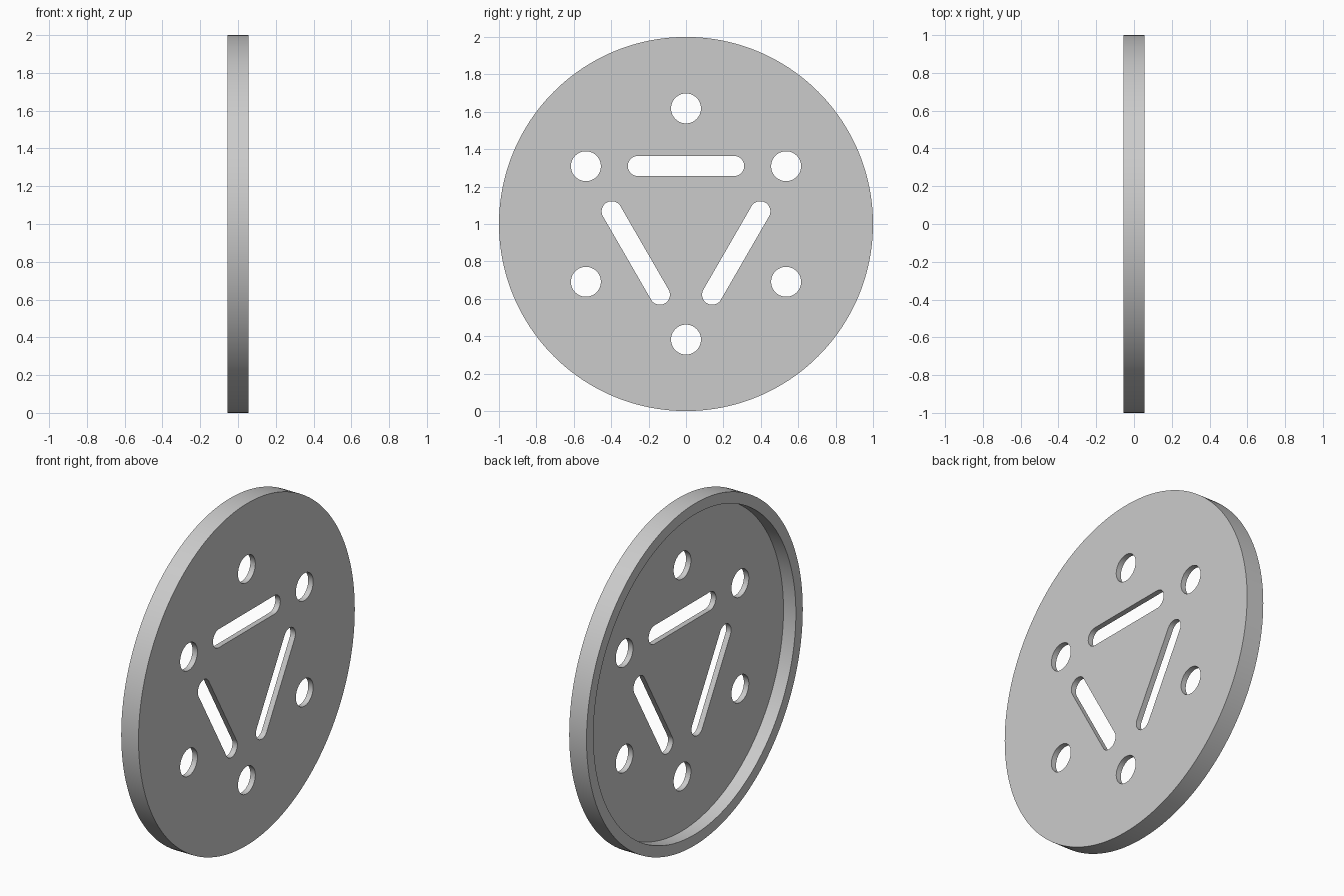
import bpy
import bmesh
from math import sin, cos, pi, radians
from mathutils import Matrix, Vector

cube = bpy.data.objects.get("Cube")
if cube:
    bpy.data.objects.remove(cube, do_unlink=True)

HALF = 0.056       # half thickness of the whole disc
FLOOR = 0.024      # x of the recessed floor
CENTRE = Vector((0, 0, 1))

grey = bpy.data.materials.new("plain grey")
grey.use_nodes = True
colour = (0.6, 0.6, 0.6, 1)
grey.diffuse_color = colour
grey.node_tree.nodes["Principled BSDF"].inputs["Base Color"].default_value = colour


def prism(name, outline, x0, x1):
    """Extrude a closed (y, z) outline along x, around the disc centre."""
    bm = bmesh.new()
    face = bm.faces.new([bm.verts.new(CENTRE + Vector((x0, y, z))) for y, z in outline])
    moved = bmesh.ops.extrude_face_region(bm, geom=[face])["geom"]
    bmesh.ops.translate(bm, vec=(x1 - x0, 0, 0),
                        verts=[v for v in moved if isinstance(v, bmesh.types.BMVert)])
    bmesh.ops.recalc_face_normals(bm, faces=bm.faces)
    mesh = bpy.data.meshes.new(name)
    bm.to_mesh(mesh)
    bm.free()
    mesh.materials.append(grey)
    obj = bpy.data.objects.new(name, mesh)
    bpy.context.collection.objects.link(obj)
    return obj


def slot(radius, reach=0, y=0, z=0, turn=0, steps=64):
    """Outline of a circle, or of a round-ended slot when reach is above zero."""
    spin = Matrix.Rotation(turn, 2)
    points = []
    for end in (1, -1):
        for i in range(steps // 2 + (1 if reach else 0)):
            a = 2 * pi * i / steps - end * pi / 2
            points.append(spin @ Vector((y + end * reach + radius * cos(a), z + radius * sin(a))))
    return points


# Solid disc
disc = prism("slotted_disc", slot(1, steps=192), -HALF, HALF)

# Recess behind the rim, ring of round holes, triangle of slots
cutters = [prism("recess_cutter", slot(0.936, steps=192), -0.2, FLOOR)]
for k in range(6):
    cutters.append(prism("hole_cutter", slot(0.08, z=0.618, turn=radians(60 * k)), -0.1, 0.1))
for k in range(3):
    cutters.append(prism("slot_cutter", slot(0.054, 0.257, z=0.31, turn=radians(120 * k)), -0.1, 0.1))

for cutter in cutters:
    cutter.hide_render = True
    cut = disc.modifiers.new(cutter.name, "BOOLEAN")
    cut.operation = "DIFFERENCE"
    cut.solver = "EXACT"
    cut.object = cutter

# Apply the cuts, then smooth the round walls
bpy.ops.object.select_all(action="DESELECT")
disc.select_set(True)
bpy.context.view_layer.objects.active = disc
for name in [m.name for m in disc.modifiers]:
    bpy.ops.object.modifier_apply(modifier=name)
for cutter in cutters:
    bpy.data.objects.remove(cutter, do_unlink=True)
bpy.ops.object.shade_smooth_by_angle(angle=radians(30))
